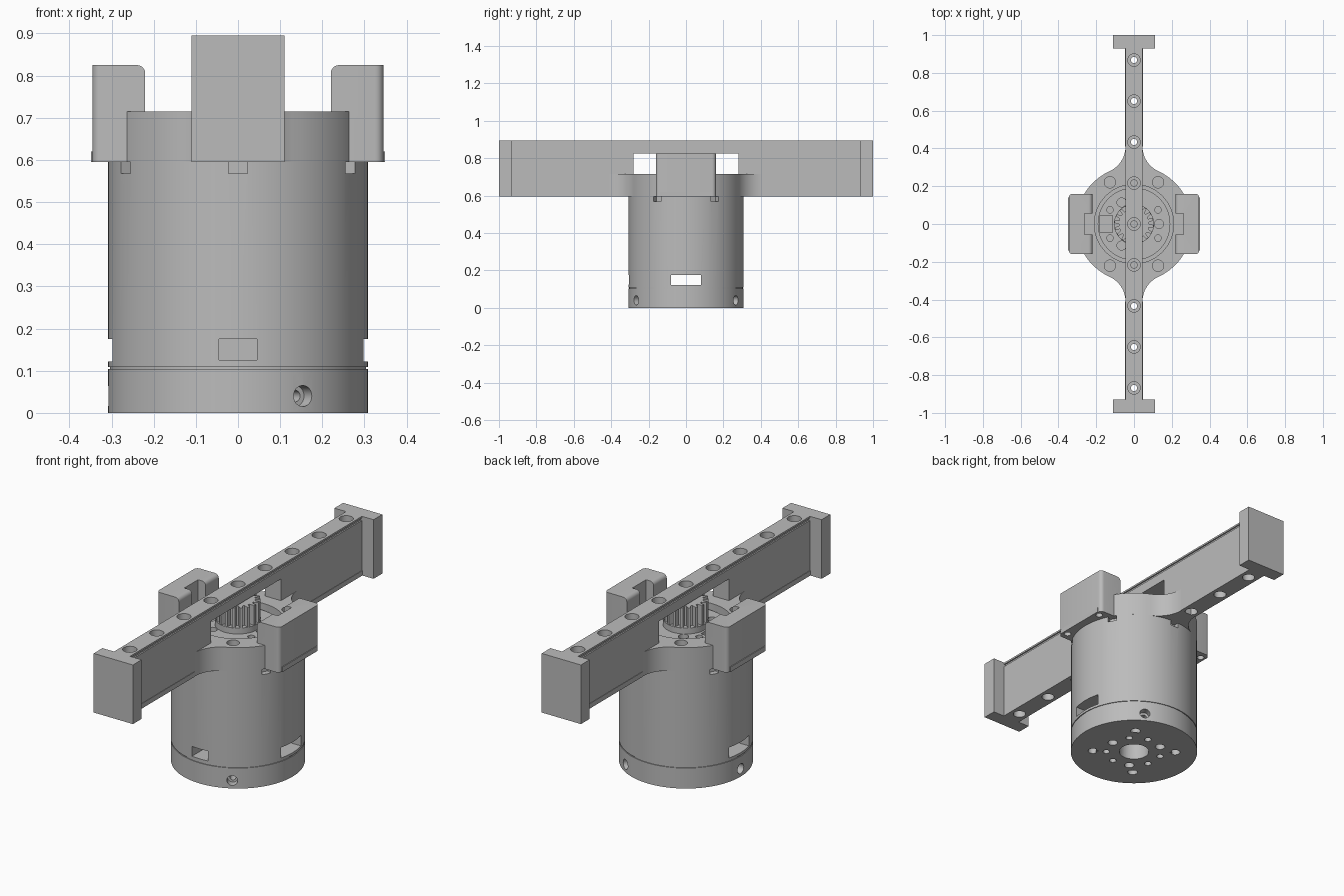
import bpy, bmesh
from math import sin, cos, pi, radians, atan2
from mathutils import Matrix, Vector

if "Cube" in bpy.data.objects:
    bpy.data.objects.remove(bpy.data.objects["Cube"])

grey = bpy.data.materials.new("machined_grey")
grey.use_nodes = True
grey.diffuse_color = (0.5, 0.5, 0.5, 1)
grey.node_tree.nodes["Principled BSDF"].inputs["Base Color"].default_value = (0.5, 0.5, 0.5, 1)


def box(bm, x, y, z):
    size = Matrix.Diagonal((x[1] - x[0], y[1] - y[0], z[1] - z[0], 1))
    mid = Matrix.Translation((sum(x) / 2, sum(y) / 2, sum(z) / 2))
    return bmesh.ops.create_cube(bm, size=1, matrix=mid @ size)["verts"]


def rod(bm, r, start, end, seg=24):
    a, b = Vector(start), Vector(end)
    turn = (b - a).to_track_quat('Z', 'Y').to_matrix().to_4x4()
    bmesh.ops.create_cone(bm, cap_ends=True, segments=seg, radius1=r, radius2=r,
                          depth=(b - a).length, matrix=Matrix.Translation((a + b) / 2) @ turn)


def post(bm, r, x, y, z0, z1, seg=24):
    rod(bm, r, (x, y, z0), (x, y, z1), seg)


def prism(bm, outline, z0, z1):
    face = bm.faces.new([bm.verts.new((x, y, z0)) for x, y in outline])
    top = bmesh.ops.extrude_face_region(bm, geom=[face])["geom"]
    bmesh.ops.translate(bm, vec=(0, 0, z1 - z0),
                        verts=[v for v in top if isinstance(v, bmesh.types.BMVert)])


def polar(r, deg):
    return r * cos(radians(deg)), r * sin(radians(deg))


def make(name, bm):
    bmesh.ops.recalc_face_normals(bm, faces=bm.faces)
    mesh = bpy.data.meshes.new(name)
    bm.to_mesh(mesh)
    bm.free()
    mesh.materials.append(grey)
    ob = bpy.data.objects.new(name, mesh)
    bpy.context.collection.objects.link(ob)
    return ob


def finish(ob, cutter_bm=None):
    bpy.ops.object.select_all(action='DESELECT')
    bpy.context.view_layer.objects.active = ob
    ob.select_set(True)
    if cutter_bm:
        cutter = make("cutter", cutter_bm)
        cutter.hide_render = True
        mod = ob.modifiers.new("cut", 'BOOLEAN')
        mod.operation, mod.solver, mod.object = 'DIFFERENCE', 'EXACT', cutter
        mod.use_self = True
        bpy.ops.object.modifier_apply(modifier=mod.name)
        bpy.data.objects.remove(cutter)
    bpy.ops.object.shade_smooth_by_angle(angle=radians(30))


# Motor body turned from a profile, with a fine parting groove
R = 0.308
bm = bmesh.new()
profile = [(0, 0), (R, 0), (R, 0.104), (R - 0.004, 0.104), (R - 0.004, 0.109),
           (R, 0.109), (R, 0.595), (0, 0.595)]
verts = [bm.verts.new((x, 0, z)) for x, z in profile]
edges = [bm.edges.new(pair) for pair in zip(verts, verts[1:])]
bmesh.ops.spin(bm, geom=verts + edges, axis=(0, 0, 1), cent=(0, 0, 0), angle=2 * pi, steps=72)
bmesh.ops.remove_doubles(bm, verts=bm.verts, dist=1e-5)
body = make("motor_body", bm)

cut = bmesh.new()
box(cut, (-0.4, 0.4), (-0.08, 0.08), (0.122, 0.175))
box(cut, (-0.045, 0.045), (-0.4, -0.2), (0.125, 0.175))
for deg in (-60, 60, 180):
    x, y = polar(0.27, deg)
    rod(cut, 0.025, (x, y, 0.04), (x * 1.3, y * 1.3, 0.04))
    x, y = polar(0.2, deg)
    rod(cut, 0.014, (x, y, 0.04), (x * 1.37, y * 1.37, 0.04))
for deg in range(-90, 270, 60):
    tabs = box(cut, (0.28, 0.36), (-0.022, 0.022), (0.568, 0.62))
    bmesh.ops.rotate(cut, verts=tabs, matrix=Matrix.Rotation(radians(deg), 3, 'Z'))
# Output face bores
post(cut, 0.072, 0, 0, -0.1, 0.09, 40)
for i in range(4):
    post(cut, 0.024, *polar(0.2, 52 + 90 * i), -0.1, 0.03)
for i in range(9):
    post(cut, 0.017 if i % 3 else 0.024, *polar(0.135, 40 * i), -0.1, 0.03, 16)
finish(body, cut)

# Fine raised ring around the output face
bm = bmesh.new()
post(bm, 0.185, 0, 0, 0.0, 0.003, 64)
ring = make("output_ring", bm)
cut = bmesh.new()
post(cut, 0.178, 0, 0, -0.1, 0.1, 64)
finish(ring, cut)

# Collar: a round plan that flares into the beam with tangent fillets
half, flare_y = 0.045, 0.41
fillet = (half ** 2 + flare_y ** 2 - R ** 2) / (2 * (R - half))
cx = half + fillet
touch = atan2(flare_y, cx)
quarter = [(R * cos(touch * i / 16), R * sin(touch * i / 16)) for i in range(17)]
for i in range(1, 13):
    a = pi + touch - touch * i / 12
    quarter.append((cx + fillet * cos(a), flare_y + fillet * sin(a)))
top_half = quarter + [(-x, y) for x, y in reversed(quarter)]
outline = top_half + [(-x, -y) for x, y in top_half[1:-1]]
bm = bmesh.new()
prism(bm, outline, 0.595, 0.715)
collar = make("flared_collar", bm)
cut = bmesh.new()
post(cut, 0.21, 0, 0, 0.63, 0.8, 64)
for deg in (60, 120, 240, 300):
    post(cut, 0.03, *polar(0.255, deg), 0.68, 0.8)
finish(collar, cut)

# Inner carrier disc with pin holes
bm = bmesh.new()
post(bm, 0.192, 0, 0, 0.62, 0.69, 64)
disc = make("carrier_disc", bm)
cut = bmesh.new()
for deg in (0, 120, 240):
    post(cut, 0.024, *polar(0.132, deg), 0.65, 0.8)
for sx in (-1, 1):
    for sy in (-1, 1):
        post(cut, 0.017, sx * 0.127, sy * 0.075, 0.65, 0.8, 16)
box(cut, (-0.18, -0.115), (-0.045, 0.045), (0.67, 0.8))
finish(disc, cut)

# Pinion gear and its hub
bm = bmesh.new()
post(bm, 0.106, 0, 0, 0.68, 0.72, 48)
finish(make("gear_hub", bm))
bm = bmesh.new()
teeth, points = 18, []
for i in range(teeth):
    for r, step in ((0.08, 0), (0.08, 0.35), (0.104, 0.5), (0.104, 0.85)):
        points.append(polar(r, (i + step) * 360 / teeth))
prism(bm, points, 0.715, 0.82)
finish(make("pinion_gear", bm))

# Long beam with an open window over the gear
bm = bmesh.new()
box(bm, (-half, half), (-0.93, 0.93), (0.595, 0.84))
beam = make("beam", bm)
cut = bmesh.new()
box(cut, (-0.2, 0.2), (-0.28, 0.28), (0.5, 0.825))
holes = [0.217 * i for i in range(-4, 5)]
for y in holes:
    if abs(y) > 0.3:
        post(cut, 0.017, 0, y, 0.5, 0.9)
        post(cut, 0.03, 0, y, 0.5, 0.63)
finish(beam, cut)
for s in (-1, 1):
    bm = bmesh.new()
    for side in (-1, 1):
        box(bm, (side * half - 0.002, side * half + 0.002),
            sorted((s * 0.41, s * 0.93)), (0.595, 0.62))
    finish(make("beam_foot_strip", bm))

# Slide rail with side grooves and counterbored holes
bm = bmesh.new()
box(bm, (-half, half), (-0.93, 0.93), (0.825, 0.895))
rail = make("slide_rail", bm)
cut = bmesh.new()
for s in (-1, 1):
    box(cut, sorted((s * 0.038, s * 0.1)), (-1, 1), (0.874, 0.886))
for y in holes:
    post(cut, 0.017, 0, y, 0.7, 1)
    post(cut, 0.033, 0, y, 0.855, 1)
finish(rail, cut)

# End plates
for name, s in (("front_end_plate", -1), ("back_end_plate", 1)):
    bm = bmesh.new()
    box(bm, (-0.11, 0.11), sorted((s * 0.93, s)), (0.595, 0.895))
    finish(make(name, bm))

# Side carriage blocks with rounded corners, an inner notch and a foot
for name, s in (("left_block", 1), ("right_block", -1)):
    bm = bmesh.new()
    box(bm, sorted((s * 0.22, s * 0.345)), (-0.16, 0.16), (0.595, 0.825))
    rounded = []
    for e in bm.edges:
        mid = (e.verts[0].co + e.verts[1].co) / 2
        outer_upright = abs(mid.z - 0.71) < 0.01 and abs(mid.x) > 0.3
        inner_top = mid.z > 0.8 and abs(mid.x) < 0.25 and abs(mid.y) < 0.01
        if outer_upright or inner_top:
            rounded.append(e)
    bmesh.ops.bevel(bm, geom=rounded, offset=0.02, segments=5, profile=0.5, affect='EDGES')
    block = make(name, bm)
    cut = bmesh.new()
    box(cut, sorted((s * 0.1, s * 0.263)), (-0.055, 0.055), (0.5, 1))
    for y in (-0.12, 0.12):
        post(cut, 0.017, s * 0.322, y, 0.5, 0.63)
    finish(block, cut)
    bm = bmesh.new()
    box(bm, sorted((s * 0.34, s * 0.349)), (-0.14, 0.14), (0.595, 0.62))
    finish(make(name + "_foot", bm))
